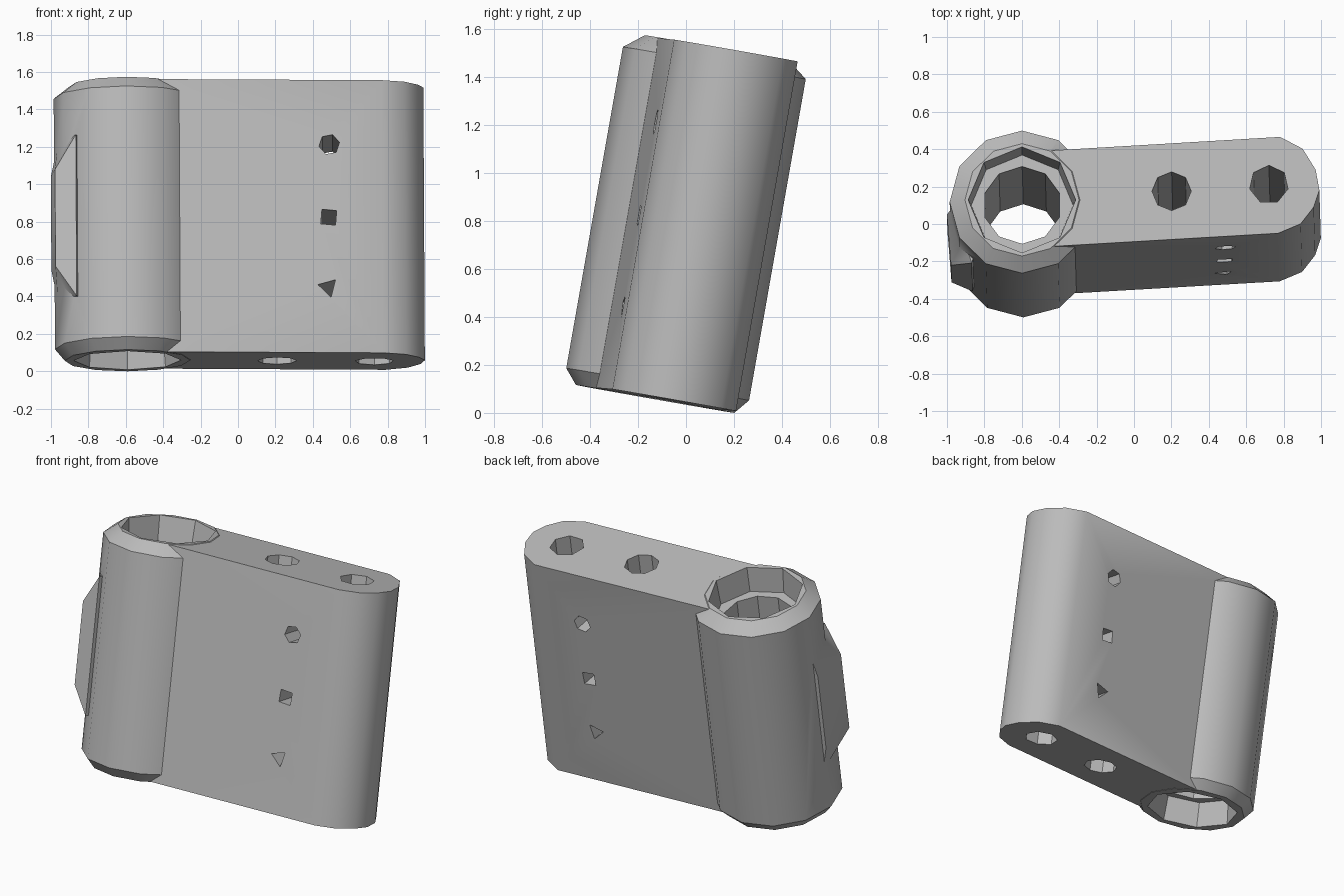
import bpy, bmesh
from math import sin, cos, pi, radians
from mathutils import Matrix

if "Cube" in bpy.data.objects:
    bpy.data.objects.remove(bpy.data.objects["Cube"], do_unlink=True)

grey = bpy.data.materials.new("light_grey")
grey.use_nodes = True
grey.diffuse_color = (0.5, 0.5, 0.5, 1)
grey.node_tree.nodes["Principled BSDF"].inputs["Base Color"].default_value = (0.5, 0.5, 0.5, 1)


def finish(name, bm):
    bmesh.ops.recalc_face_normals(bm, faces=bm.faces)
    mesh = bpy.data.meshes.new(name)
    bm.to_mesh(mesh)
    bm.free()
    mesh.materials.append(grey)
    obj = bpy.data.objects.new(name, mesh)
    bpy.context.scene.collection.objects.link(obj)
    return obj


def loft(name, loops):
    """Closed solid through a stack of equal-length point loops."""
    bm = bmesh.new()
    rings = [[bm.verts.new(p) for p in loop] for loop in loops]
    n = len(rings[0])
    for a, b in zip(rings, rings[1:]):
        for i in range(n):
            j = (i + 1) % n
            bm.faces.new((a[i], a[j], b[j], b[i]))
    bm.faces.new(rings[0])
    bm.faces.new(rings[-1])
    return finish(name, bm)


def lathe(name, x, y, sides, profile, turn=pi / 2):
    """Faceted round solid from (radius, height) pairs."""
    angles = [turn + 2 * pi * i / sides for i in range(sides)]
    return loft(name, [[(x + r * cos(a), y + r * sin(a), z) for a in angles]
                       for r, z in profile])


def hull(name, points):
    bm = bmesh.new()
    for p in points:
        bm.verts.new(p)
    bmesh.ops.convex_hull(bm, input=bm.verts)
    return finish(name, bm)


def combine(target, other, operation):
    other.hide_render = True
    bpy.context.view_layer.objects.active = target
    mod = target.modifiers.new(operation.lower(), "BOOLEAN")
    mod.operation = operation
    mod.solver = "EXACT"
    mod.object = other
    bpy.ops.object.modifier_apply(modifier=mod.name)
    bpy.data.objects.remove(other, do_unlink=True)


LOW, HIGH = 0.04, 1.52
BOSS = (-0.595, -0.137)

# Round boss with chamfered rims
body = lathe("hinge_body", *BOSS, 12, [(0.335, LOW - 0.002), (0.387, LOW + 0.06),
                                       (0.387, HIGH - 0.06), (0.305, HIGH + 0.004)])

# Flat arm with a rounded end
outline = [(-0.55, -0.396), (0.775, -0.319), (0.895, -0.268), (0.965, -0.177),
           (0.995, -0.085), (0.975, 0.026), (0.905, 0.14), (0.785, 0.204), (-0.55, 0.125)]
arm = loft("arm", [[(x, y, z) for x, y in outline] for z in (LOW, HIGH)])
combine(body, arm, "UNION")

# Tapered lug on the outer corner of the boss
lug_plan = [(-0.865, -0.425, 0.34, 1.215), (-0.965, -0.12, 0.36, 1.2),
            (-0.8, -0.2, 0.34, 1.215), (-0.977, -0.405, 0.505, 1.03),
            (-0.999, -0.13, 0.53, 1.04)]
lug = hull("lug", [(x, y, z) for x, y, a, b in lug_plan for z in (a, b)])
combine(body, lug, "UNION")

# Main bore and the wider seat at each end
bore = lathe("bore", *BOSS, 10, [(0.21, LOW - 0.1), (0.21, HIGH + 0.1)])
combine(body, bore, "DIFFERENCE")
for z_out, z_in in ((LOW - 0.03, LOW + 0.16), (HIGH + 0.03, HIGH - 0.16)):
    seat = lathe("seat", *BOSS, 8, [(0.29, z_out), (0.272, z_in)])
    combine(body, seat, "DIFFERENCE")

# Long holes down the arm
for x, y, sides in ((0.205, -0.09, 8), (0.725, -0.055, 7)):
    hole = lathe("long_hole", x, y, sides, [(0.105, LOW - 0.1), (0.105, HIGH + 0.1)])
    combine(body, hole, "DIFFERENCE")

# Small cross holes through the arm
for x, z, sides, turn in ((0.49, 1.17, 6, 0.2), (0.485, 0.775, 4, 0.7), (0.48, 0.395, 3, 0.8)):
    pin = lathe("cross_hole", 0, 0, sides, [(0.056, -0.4), (0.056, 0.4)], turn)
    pin.data.transform(Matrix.Translation((x, -0.06, z)) @ Matrix.Rotation(pi / 2, 4, "X"))
    combine(body, pin, "DIFFERENCE")

# Lean the whole part back
lean = Matrix.Rotation(radians(-10), 4, "X")
middle = Matrix.Translation((0, 0, 0.78))
skew = middle @ Matrix.Rotation(radians(-0.3), 4, "Y") @ middle.inverted()
body.data.transform(lean @ skew)

# Smooth walls, sharp rims
bpy.ops.object.select_all(action="DESELECT")
body.select_set(True)
bpy.context.view_layer.objects.active = body
bpy.ops.object.shade_smooth_by_angle(angle=radians(33))
